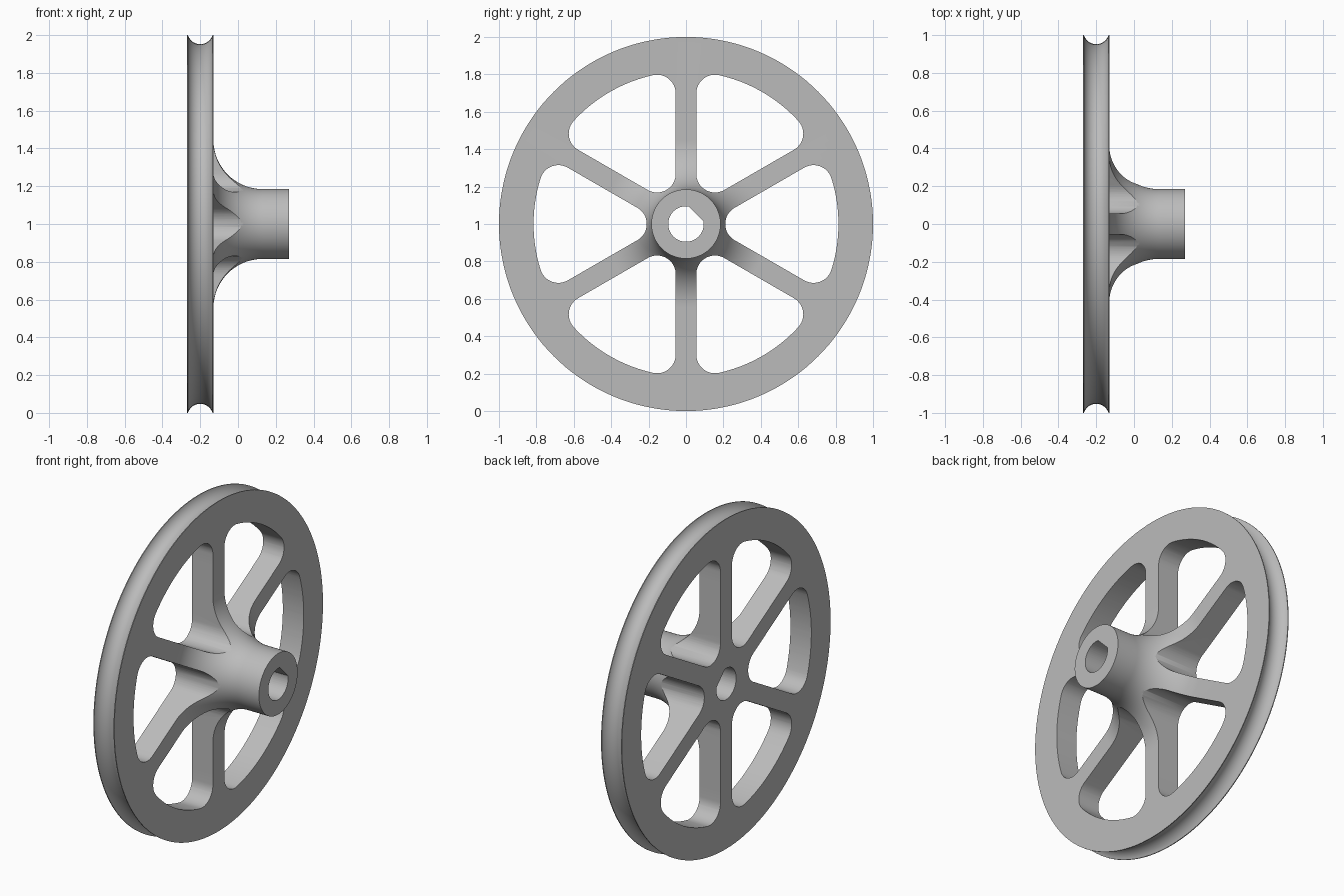
import bpy, bmesh
from math import sin, cos, pi, radians, asin, atan2, sqrt, acos
from mathutils import Matrix, Vector

cube = bpy.data.objects.get("Cube")
if cube:
    bpy.data.objects.remove(cube)

BACK, FACE, HUB_END = -0.27, -0.13, 0.27
HUB_R, FLARE = 0.185, 0.26
SPOKE, WINDOW_R, FILLET = 0.055, 0.815, 0.1   # half width, outer radius, corner radius

grey = bpy.data.materials.new("grey metal")
grey.use_nodes = True
colour = (0.5, 0.5, 0.5, 1)
grey.diffuse_color = colour
grey.node_tree.nodes["Principled BSDF"].inputs["Base Color"].default_value = colour


def arc(cx, cy, r, a0, a1, n):
    """Points along an arc, angles in radians."""
    return [(cx + r * cos(a0 + (a1 - a0) * i / n), cy + r * sin(a0 + (a1 - a0) * i / n))
            for i in range(n + 1)]


def make_object(name, bm):
    bmesh.ops.recalc_face_normals(bm, faces=bm.faces)
    mesh = bpy.data.meshes.new(name)
    bm.to_mesh(mesh)
    bm.free()
    mesh.materials.append(grey)
    obj = bpy.data.objects.new(name, mesh)
    bpy.context.collection.objects.link(obj)
    return obj


def prism(bm, outline, turn=0):
    """Extrude a y-z outline along x, turned about the axle."""
    rot = Matrix.Rotation(turn, 3, 'X')
    face = bm.faces.new([bm.verts.new(rot @ Vector((-0.5, y, z))) for y, z in outline])
    new = bmesh.ops.extrude_face_region(bm, geom=[face])["geom"]
    bmesh.ops.translate(bm, vec=(1, 0, 0), verts=[v for v in new if isinstance(v, bmesh.types.BMVert)])


# Wheel body: grooved rim, web and flared hub turned about the x axis
mid, half, depth = (BACK + FACE) / 2, 0.065, 0.048
groove_r = (half ** 2 + depth ** 2) / (2 * depth)
sweep = asin(half / groove_r)
groove = arc(mid, 1 - depth + groove_r, groove_r, -pi / 2 - sweep, -pi / 2 + sweep, 20)
flare = arc(FACE + FLARE, HUB_R + FLARE, FLARE, pi, 1.5 * pi, 28)
profile = [(BACK, 0), (BACK, 1)] + groove + [(FACE, 1)] + flare + [(HUB_END, HUB_R), (HUB_END, 0)]

bm = bmesh.new()
verts = [bm.verts.new((x, 0, r)) for x, r in profile]
edges = [bm.edges.new(pair) for pair in zip(verts, verts[1:])]
bmesh.ops.spin(bm, geom=verts + edges, cent=(0, 0, 0), axis=(1, 0, 0),
               angle=2 * pi, steps=144, use_merge=True)
bmesh.ops.remove_doubles(bm, verts=bm.verts, dist=1e-5)
wheel = make_object("spoked_pulley_wheel", bm)

# Six rounded windows between the spokes, each drawn about the +y direction
inner = 2 * (FILLET + SPOKE)
corner_d = WINDOW_R - FILLET
corner_a = radians(30) - asin((FILLET + SPOKE) / corner_d)
cy, cz = corner_d * cos(corner_a), corner_d * sin(corner_a)
outline = (arc(inner, 0, FILLET, radians(120), radians(240), 16)
           + arc(cy, -cz, FILLET, radians(-120), -corner_a, 12)
           + arc(0, 0, WINDOW_R, -corner_a, corner_a, 24)[1:-1]
           + arc(cy, cz, FILLET, corner_a, radians(120), 12))
bm = bmesh.new()
for i in range(6):
    prism(bm, outline, i * pi / 3)
windows = make_object("window_cutter", bm)

# Bore with one flat
bore_r, flat = 0.095, 0.076
gap = acos(flat / bore_r)
bm = bmesh.new()
prism(bm, arc(0, 0, bore_r, pi / 4 + gap, pi / 4 + 2 * pi - gap, 48))
bore = make_object("bore_cutter", bm)

# Cut the openings and drop the cutters
bpy.context.view_layer.objects.active = wheel
for cutter in (windows, bore):
    cutter.hide_render = True
    mod = wheel.modifiers.new("cut", 'BOOLEAN')
    mod.operation, mod.solver, mod.object = 'DIFFERENCE', 'EXACT', cutter
    bpy.ops.object.modifier_apply(modifier=mod.name)
    bpy.data.objects.remove(cutter)

wheel.location.z = 1
bpy.ops.object.select_all(action='DESELECT')
wheel.select_set(True)
bpy.ops.object.shade_smooth_by_angle(angle=radians(30))
